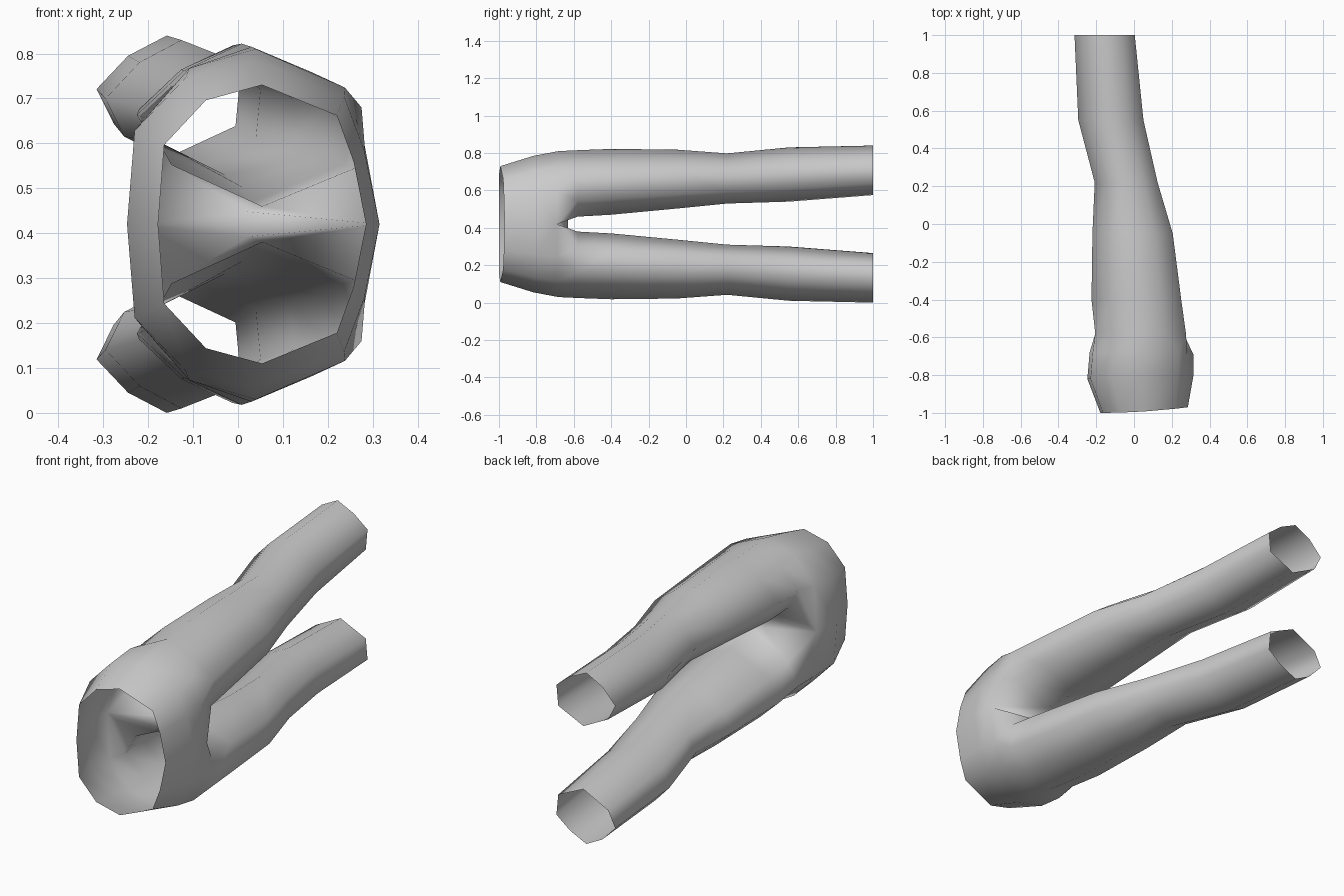
import bpy
import bmesh
import math

cube = bpy.data.objects.get("Cube")
if cube:
    bpy.data.objects.remove(cube, do_unlink=True)

MID = 0.42  # height of the mirror plane between the legs

# Unit cross-sections: across the width, then across the height
TORSO = [(0, 0), (.03, .57), (.23, .89), (.5, 1), (.86, .78), (.94, .45), (1, 0)]
LEG = [(.12, .26), (0, .55), (.22, .83), (.49, 1), (.77, .84), (1, .62), (.97, .24), (.54, 0)]

# Stations: y, x range, z range, and how far the back edge is pulled in
WAIST = [(-1, -.178, .285, MID, .73, .03),
         (-.82, -.247, .315, MID, .785, .02),
         (-.68, -.235, .315, MID, .81, -.01)]
LEGS = [(-.58, -.205, .275, .46, .815, 0),
        (-.4, -.225, .25, .47, .822, 0),
        (-.05, -.22, .205, .503, .818, 0),
        (.22, -.208, .125, .53, .798, 0),
        (.55, -.295, .05, .54, .83, 0),
        (1, -.315, .004, .575, .84, 0)]

bm = bmesh.new()


def ring(outline, station):
    y, x0, x1, z0, z1, skew = station
    return [bm.verts.new((x0 + u * (x1 - x0), y + skew * u * u, z0 + v * (z1 - z0) - MID))
            for u, v in outline]


def bridge(a, b, closed):
    n = len(a)
    for i in range(n if closed else n - 1):
        j = (i + 1) % n
        bm.faces.new((a[i], a[j], b[j], b[i]))


# Waist and hips, open along the mirror plane
torso = [ring(TORSO, s) for s in WAIST]
for a, b in zip(torso, torso[1:]):
    bridge(a, b, False)

# Crotch closing the last hip ring into a full leg opening
seam = bm.verts.new((.02, -.63, 0))
fork = bm.verts.new((.02, -.63, .028))
hip = torso[-1]
bm.faces.new((hip[0], fork, seam))
bm.faces.new((hip[-1], seam, fork))

# Trouser leg
leg = [hip + [fork]] + [ring(LEG, s) for s in LEGS]
for a, b in zip(leg, leg[1:]):
    bridge(a, b, True)

bmesh.ops.recalc_face_normals(bm, faces=bm.faces)
# Turn the shell outward if its topmost face points down
top = max(bm.faces, key=lambda f: f.calc_center_median().z)
if top.normal.z < 0:
    bmesh.ops.reverse_faces(bm, faces=bm.faces)

mesh = bpy.data.meshes.new("trousers")
bm.to_mesh(mesh)
bm.free()

trousers = bpy.data.objects.new("trousers", mesh)
trousers.location.z = MID
bpy.context.collection.objects.link(trousers)

# Second leg
mirror = trousers.modifiers.new("mirror", 'MIRROR')
mirror.use_axis = (False, False, True)
mirror.merge_threshold = 0.001

# Plain grey cloth
cloth = bpy.data.materials.new("grey cloth")
cloth.use_nodes = True
grey = (.6, .6, .6, 1)
cloth.diffuse_color = grey
cloth.node_tree.nodes["Principled BSDF"].inputs["Base Color"].default_value = grey
mesh.materials.append(cloth)

bpy.context.view_layer.objects.active = trousers
trousers.select_set(True)
bpy.ops.object.shade_smooth_by_angle(angle=math.radians(80))
